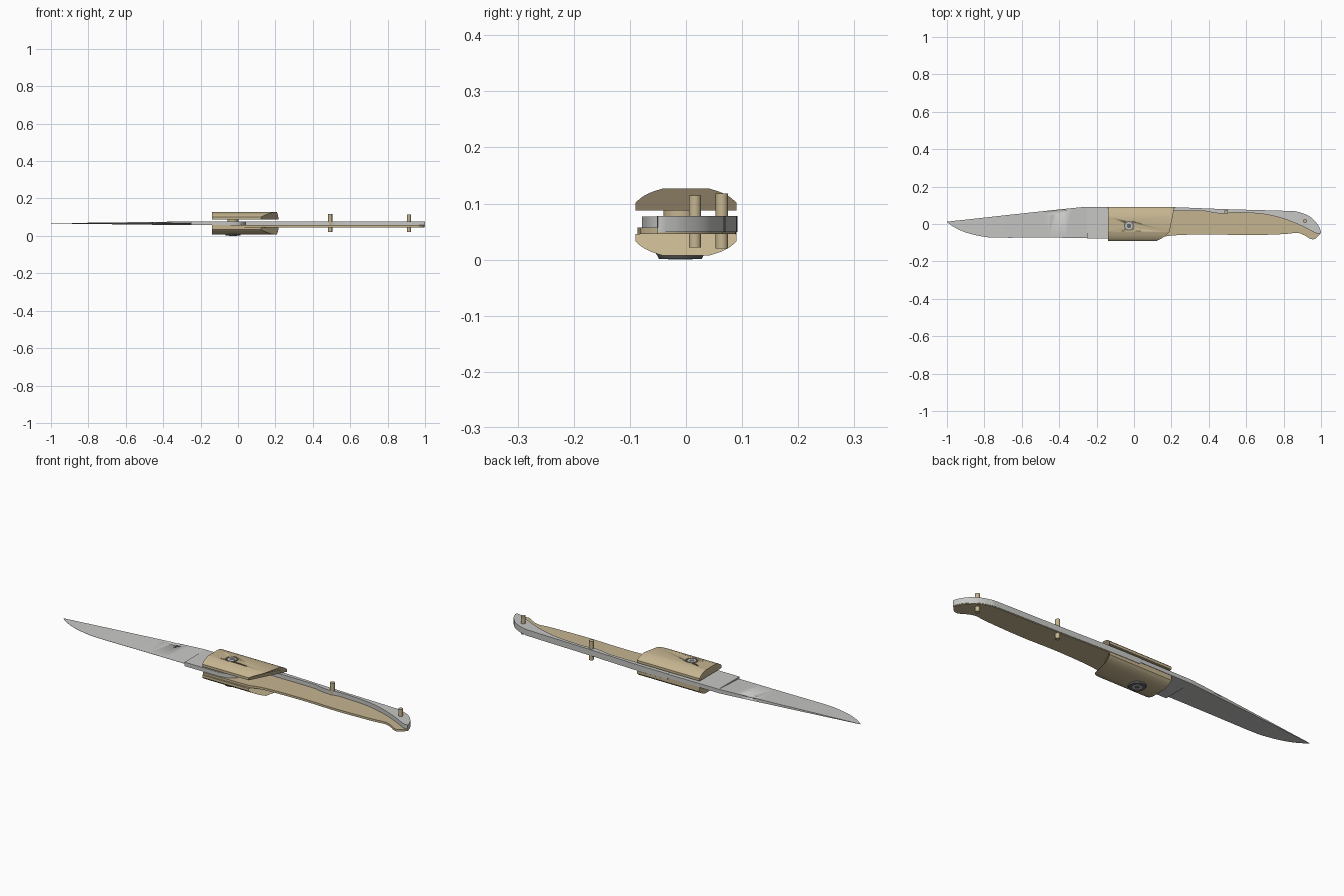
import bpy, bmesh, math
from mathutils import Vector, Matrix

if "Cube" in bpy.data.objects:
    bpy.data.objects.remove(bpy.data.objects["Cube"], do_unlink=True)

MID = 0.067          # middle plane of the blade
PIVOT = (-0.027, -0.01)


def material(name, rgb):
    mat = bpy.data.materials.new(name)
    mat.use_nodes = True
    color = (*rgb, 1)
    mat.diffuse_color = color
    mat.node_tree.nodes["Principled BSDF"].inputs["Base Color"].default_value = color
    return mat


BRASS = material("pale_brass", (0.56, 0.46, 0.28))
STEEL = material("brushed_steel", (0.57, 0.57, 0.56))
DARK = material("dark_steel", (0.13, 0.13, 0.13))


def finish(name, bm, mat, angle=30):
    bmesh.ops.remove_doubles(bm, verts=bm.verts, dist=1e-5)
    bmesh.ops.recalc_face_normals(bm, faces=bm.faces)
    mesh = bpy.data.meshes.new(name)
    bm.to_mesh(mesh)
    bm.free()
    obj = bpy.data.objects.new(name, mesh)
    bpy.context.collection.objects.link(obj)
    mesh.materials.append(mat)
    bpy.ops.object.select_all(action="DESELECT")
    obj.select_set(True)
    bpy.context.view_layer.objects.active = obj
    bpy.ops.object.shade_smooth_by_angle(angle=math.radians(angle))
    return obj


def curve(points, steps=5):
    """Smooth line through the points."""
    pts = [Vector(p) for p in points]
    pts = [pts[0]] + pts + [pts[-1]]
    out = []
    for a, b, c, d in zip(pts, pts[1:], pts[2:], pts[3:]):
        for i in range(steps):
            t = i / steps
            out.append((2 * b + (c - a) * t + (2 * a - 5 * b + 4 * c - d) * t * t
                        + (3 * b - a - 3 * c + d) * t ** 3) / 2)
    return out + [pts[-1]]


def prism(name, outline, z0, z1, mat):
    bm = bmesh.new()
    face = bm.faces.new([bm.verts.new((p[0], p[1], z0)) for p in outline])
    new = bmesh.ops.extrude_face_region(bm, geom=[face])["geom"]
    bmesh.ops.translate(bm, vec=(0, 0, z1 - z0),
                        verts=[v for v in new if isinstance(v, bmesh.types.BMVert)])
    return finish(name, bm, mat)


def disc(name, center, radius, z0, z1, mat, sides=32, top=None):
    bm = bmesh.new()
    place = Matrix.Translation((*center, (z0 + z1) / 2))
    bmesh.ops.create_cone(bm, cap_ends=True, segments=sides, radius1=radius,
                          radius2=top or radius, depth=z1 - z0, matrix=place)
    return finish(name, bm, mat)


def cut(obj, cutter):
    mod = obj.modifiers.new("cut", "BOOLEAN")
    mod.operation = "DIFFERENCE"
    mod.object = cutter
    mod.solver = "EXACT"
    cutter.hide_render = True
    cutter.hide_viewport = True
    cutter.display_type = "WIRE"


# Blade: wedge sections (x, spine y, edge y, half thickness at spine)
sections = curve([(-1, 0.012, 0.01, 0.0005), (-0.96, 0.017, -0.018, 0.001),
                  (-0.9, 0.023, -0.045, 0.002), (-0.82, 0.032, -0.065, 0.003),
                  (-0.74, 0.041, -0.073, 0.004), (-0.5, 0.067, -0.073, 0.007),
                  (-0.3, 0.088, -0.074, 0.0095), (-0.25, 0.092, -0.074, 0.01)])
bm = bmesh.new()
rings = []
for x, spine, edge, half in sections:
    thin = 0.0005
    ring = [(spine, half), (edge, thin), (edge, -thin), (spine, -half)]
    rings.append([bm.verts.new((x, y, MID + z)) for y, z in ring])
for a, b in zip(rings, rings[1:]):
    for i in range(4):
        j = (i + 1) % 4
        bm.faces.new((a[i], a[j], b[j], b[i]))
bm.faces.new(rings[0])
bm.faces.new(rings[-1])
blade = finish("blade", bm, STEEL)

# Nail nick: shallow crescent cut near the spine
bm = bmesh.new()
bmesh.ops.create_uvsphere(bm, u_segments=24, v_segments=12, radius=1)
bmesh.ops.scale(bm, vec=(0.055, 0.013, 0.005), verts=bm.verts)
bmesh.ops.rotate(bm, matrix=Matrix.Rotation(0.11, 3, "Z"), verts=bm.verts)
bmesh.ops.translate(bm, vec=(-0.415, 0.064, MID + 0.0085), verts=bm.verts)
cut(blade, finish("nail_nick_cutter", bm, STEEL))

# Ricasso and tang
heel = curve([(-0.05, -0.078), (0.01, -0.06), (0.04, -0.01), (0.04, 0.06)])
prism("tang", [(-0.25, 0.092), (-0.25, -0.078)] + heel + [(0.04, 0.092)],
      MID - 0.01, MID + 0.01, STEEL)

# Back spring running to the curled tail
back = curve([(0.04, 0.092), (0.21, 0.09), (0.5, 0.079), (0.82, 0.07), (0.88, 0.064),
              (0.94, 0.04), (0.98, 0.0), (0.998, -0.035), (1, -0.05)])
belly = curve([(0.04, 0.07), (0.36, 0.069), (0.41, 0.063), (0.45, 0.057), (0.49, 0.055),
               (0.53, 0.062), (0.6, 0.06), (0.7, 0.052), (0.8, 0.028),
               (0.9, -0.012), (0.96, -0.043), (0.985, -0.052)])
prism("back_spring", back + belly[::-1], 0.049, 0.078, STEEL)

# Lower liner, set slightly inside the spring's back
grip = curve([(0.12, -0.08), (0.2, -0.062), (0.4, -0.055), (0.6, -0.06), (0.8, -0.054),
              (0.87, -0.047), (0.91, -0.06), (0.94, -0.078), (0.962, -0.081),
              (0.982, -0.068), (0.996, -0.05)])
rim = [(p[0] - 0.002, p[1] - 0.002) for p in back]
prism("lower_liner", [(-0.14, 0.09)] + rim + grip[::-1] + [(-0.14, -0.086)],
      0.046, 0.057, BRASS)


# Bolsters: rounded section with a slanted rear end
def bolster(name, side):
    arc = curve([(0.09, 0.034), (0.079, 0.044), (0.062, 0.053), (0.042, 0.0595)], 4)
    half = [Vector((0.09, 0.021))] + arc
    section = half + [Vector((-y, z)) for y, z in half[::-1]]
    bm = bmesh.new()
    front, rear = [], []
    for y, z in section:
        end = 0.2 + 0.17 * y
        if y < -0.035:
            end -= 13 * (y + 0.035) ** 2 + 0.4 * (-0.035 - y)
        front.append(bm.verts.new((-0.14, y, MID + side * z)))
        rear.append(bm.verts.new((end, y, MID + side * z)))
    for i in range(len(section)):
        j = (i + 1) % len(section)
        bm.faces.new((front[i], front[j], rear[j], rear[i]))
    bm.faces.new(front)
    bm.faces.new(rear)
    return finish(name, bm, BRASS)


upper = bolster("upper_bolster", 1)
bolster("lower_bolster", -1)

# Pivot: recessed upper screw, washer, lower screw head with sockets
cut(upper, disc("screw_recess_cutter", PIVOT, 0.03, 0.12, 0.14, BRASS))
disc("upper_screw", PIVOT, 0.026, 0.115, 0.125, DARK)
disc("upper_screw_face", PIVOT, 0.02, 0.12, 0.126, STEEL)
disc("upper_screw_socket", PIVOT, 0.013, 0.12, 0.1265, DARK, sides=6)
disc("pivot_pin", PIVOT, 0.014, 0.01, 0.12, STEEL)
disc("pivot_washer", PIVOT, 0.03, 0.077, 0.088, BRASS)
disc("lower_screw", PIVOT, 0.038, 0.001, 0.012, DARK, top=0.044)
disc("lower_screw_face", PIVOT, 0.022, 0.0004, 0.004, STEEL)
disc("lower_screw_socket", PIVOT, 0.013, 0, 0.004, DARK, sides=6)

# Handle pins
for name, spot, low, high in (("middle_pin", (0.493, 0.064), 0.02, 0.118),
                              ("tail_pin", (0.914, 0.016), 0.022, 0.114)):
    disc(name, spot, 0.011, low, high, BRASS, sides=20)
